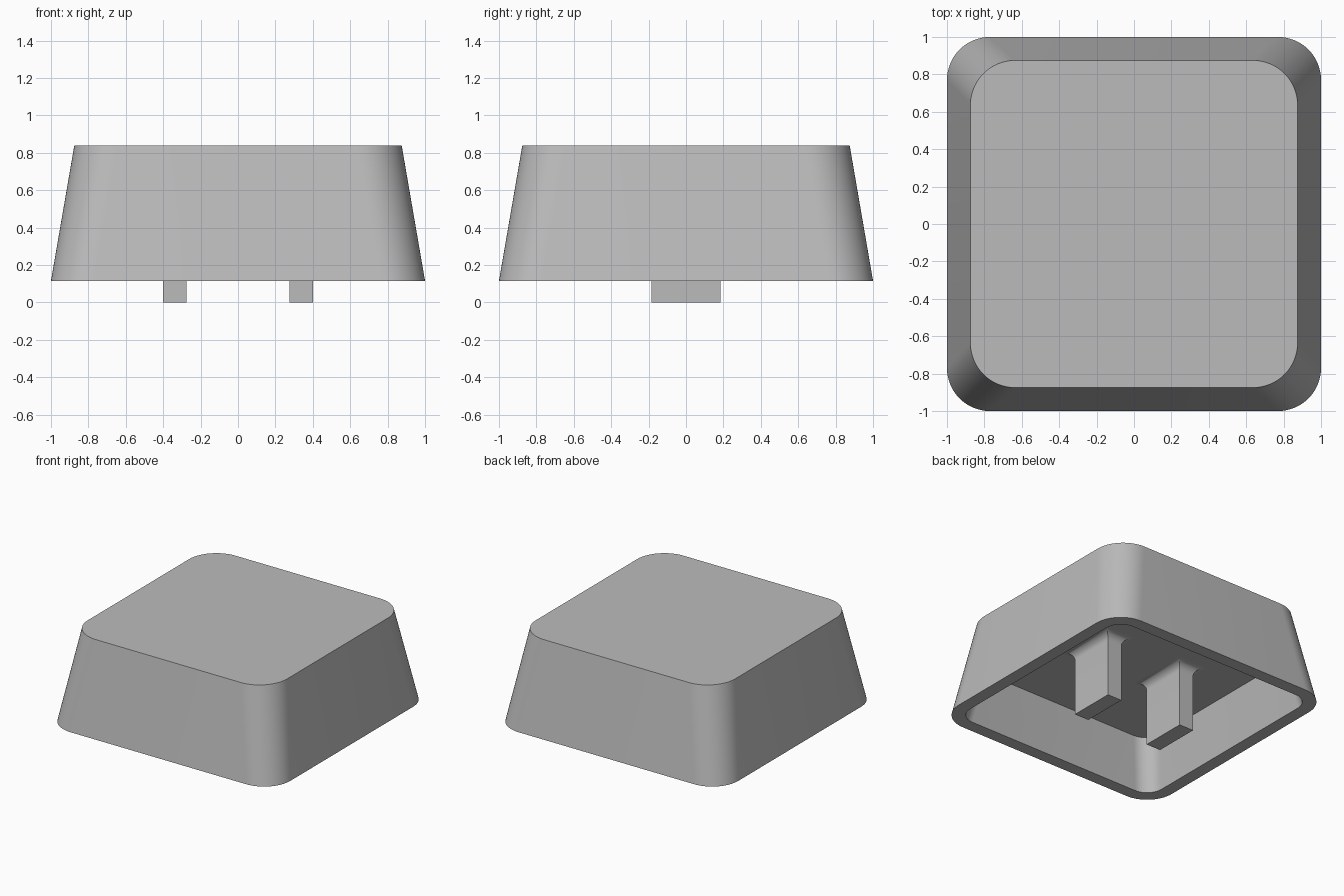
import bpy
import bmesh
from math import cos, sin, pi, radians

cube = bpy.data.objects.get("Cube")
if cube:
    bpy.data.objects.remove(cube, do_unlink=True)

# One matte grey for the whole cap
grey = bpy.data.materials.new("plain grey")
grey.use_nodes = True
grey.diffuse_color = (0.5, 0.5, 0.5, 1)
grey.node_tree.nodes["Principled BSDF"].inputs["Base Color"].default_value = grey.diffuse_color


def rounded_square(half, radius, z, steps=16):
    """Counter-clockwise outline with arced corners."""
    points = []
    for corner, (sx, sy) in enumerate([(1, 1), (-1, 1), (-1, -1), (1, -1)]):
        for i in range(steps + 1):
            a = (corner + i / steps) * pi / 2
            points.append((sx * (half - radius) + radius * cos(a),
                           sy * (half - radius) + radius * sin(a), z))
    return points


def rectangle(x, half_x, half_y, z):
    return [(x + sx * half_x, sy * half_y, z)
            for sx, sy in [(1, 1), (-1, 1), (-1, -1), (1, -1)]]


def loft(name, rings, cap_end=True):
    """Join successive outlines with quads and cap the ends."""
    bm = bmesh.new()
    loops = [[bm.verts.new(p) for p in ring] for ring in rings]
    for low, high in zip(loops, loops[1:]):
        for i in range(len(low)):
            j = (i + 1) % len(low)
            bm.faces.new((low[i], low[j], high[j], high[i]))
    bm.faces.new(loops[0][::-1])
    if cap_end:
        bm.faces.new(loops[-1])
    mesh = bpy.data.meshes.new(name)
    bm.to_mesh(mesh)
    bm.free()
    mesh.materials.append(grey)
    obj = bpy.data.objects.new(name, mesh)
    bpy.context.collection.objects.link(obj)
    bpy.ops.object.select_all(action="DESELECT")
    obj.select_set(True)
    bpy.context.view_layer.objects.active = obj
    bpy.ops.object.shade_smooth_by_angle(angle=radians(30))
    return obj


RIM, CEILING, TOP = 0.115, 0.515, 0.84

# Tapered hollow cap: ceiling, inner wall, rim, outer wall, top
loft("cap_shell", [
    rounded_square(0.83, 0.14, CEILING),
    rounded_square(0.9, 0.135, RIM),
    rounded_square(1.0, 0.23, RIM),
    rounded_square(0.875, 0.24, TOP),
])

# Two mounting prongs flaring into the ceiling with a fillet
FILLET = 0.065
for name, x in [("left_prong", 0.3375), ("right_prong", -0.3375)]:
    rings = [rectangle(x, 0.0625, 0.185, 0)]
    for i in range(9):
        a = i / 8 * pi / 2
        flare = FILLET * (1 - cos(a))
        rings.append(rectangle(x, 0.0625 + flare, 0.185 + flare,
                               CEILING - FILLET + FILLET * sin(a)))
    loft(name, rings, cap_end=False)
